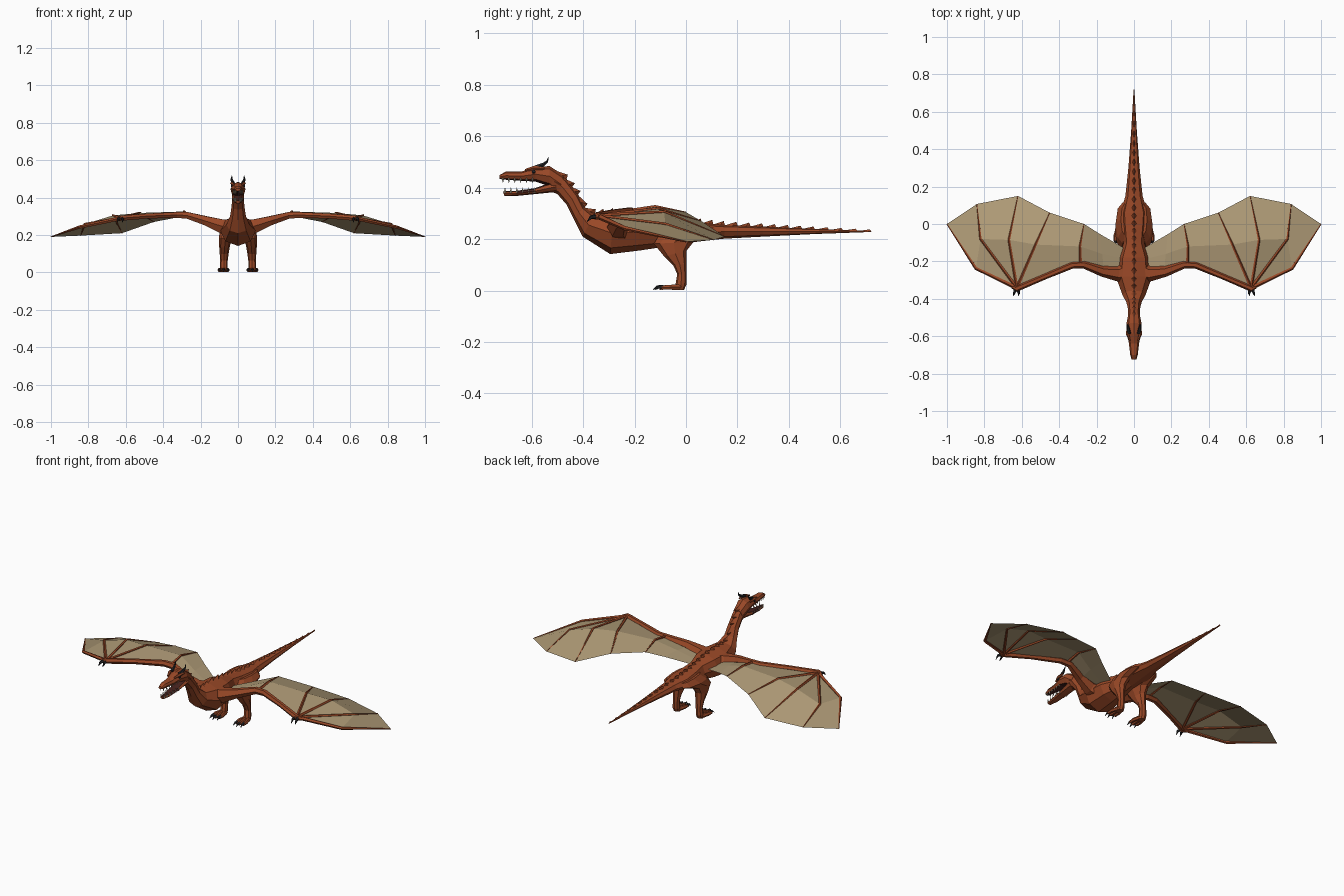
import bpy, bmesh, math
from mathutils import Vector as V

if "Cube" in bpy.data.objects:
    bpy.data.objects.remove(bpy.data.objects["Cube"])


def material(name, rgb):
    m = bpy.data.materials.new(name)
    m.diffuse_color = (*rgb, 1)
    m.use_nodes = True
    m.node_tree.nodes["Principled BSDF"].inputs["Base Color"].default_value = m.diffuse_color
    return m


HIDE = material("rust hide", (0.32, 0.065, 0.02))
SKIN = material("tan wing skin", (0.42, 0.32, 0.18))
HORN = material("dark horn", (0.018, 0.018, 0.02))
BONE = material("tooth ivory", (0.6, 0.53, 0.38))
MOUTH = material("mouth dark", (0.06, 0.015, 0.012))


def finish(name, bm, mats, mirror=False, sheet=False, rule=None):
    """Turn a bmesh into an object, optionally mirrored in x."""
    if sheet:
        for f in bm.faces:
            f.normal_update()
            if f.normal.z < 0:
                f.normal_flip()
    else:
        bmesh.ops.recalc_face_normals(bm, faces=bm.faces)
    if rule:
        for f in bm.faces:
            f.normal_update()
            f.material_index = rule(f)
    me = bpy.data.meshes.new(name)
    bm.to_mesh(me)
    bm.free()
    for m in mats:
        me.materials.append(m)
    ob = bpy.data.objects.new(name, me)
    bpy.context.collection.objects.link(ob)
    if mirror:
        ob.modifiers.new("mirror", 'MIRROR')
    return ob


def loft(bm, rings):
    vs = [[bm.verts.new(p) for p in r] for r in rings]
    n = len(vs[0])
    for a, b in zip(vs, vs[1:]):
        for i in range(n):
            j = (i + 1) % n
            bm.faces.new((a[i], a[j], b[j], b[i]))
    bm.faces.new(vs[0])
    bm.faces.new(vs[-1])


def section(ya, za, yb, zb, w, x=0, n=8):
    """Oval ring spanning two side-view points, half-width w."""
    a, b = V((x, ya, za)), V((x, yb, zb))
    c, h = (a + b) / 2, (a - b) / 2
    return [c + V((w * math.cos(t), 0, 0)) + h * math.sin(t)
            for t in (2 * math.pi * i / n for i in range(n))]


def tube(bm, pts, n=6):
    """Tapered tube through points (x, y, z, radius)."""
    ps = [V(p[:3]) for p in pts]
    rings = []
    for i, p in enumerate(ps):
        d = (ps[min(i + 1, len(ps) - 1)] - ps[max(i - 1, 0)]).normalized()
        up = V((1, 0, 0)) if abs(d.z) > 0.85 else V((0, 0, 1))
        u = d.cross(up).normalized()
        v = u.cross(d)
        rings.append([p + pts[i][3] * (u * math.cos(t) + v * math.sin(t))
                      for t in (2 * math.pi * k / n for k in range(n))])
    loft(bm, rings)


# Body, neck and tail
trunk = [(-.51, .47, -.53, .388, .034), (-.465, .435, -.50, .375, .031),
         (-.42, .375, -.465, .335, .034), (-.395, .325, -.437, .28, .042),
         (-.355, .30, -.402, .21, .062), (-.28, .305, -.295, .142, .095),
         (-.18, .30, -.18, .156, .085), (-.1, .285, -.1, .168, .055),
         (-.02, .272, -.02, .182, .065), (.06, .264, .06, .192, .072),
         (.15, .256, .15, .202, .046), (.3, .249, .3, .21, .03),
         (.5, .24, .5, .22, .015), (.72, .232, .72, .228, .002)]
bm = bmesh.new()
loft(bm, [section(*r) for r in trunk])
finish("body_neck_tail", bm, [HIDE])

# Back ridge plates, leaning backwards along neck, back and tail
top = [V((0, r[0], r[1])) for r in trunk]
bm = bmesh.new()
for a, b in zip(top, top[1:]):
    count = max(1, round((b - a).length / 0.05))
    d = (b - a) / count
    nrm = V((0, -d.z, d.y)).normalized()
    for k in range(count):
        p = a + d * k
        h = 0.016 - 0.011 * max(0, p.y) / 0.72
        w = 0.014 - 0.011 * max(0, p.y) / 0.72
        tip = bm.verts.new(p + d * 0.9 + nrm * h)
        base = [bm.verts.new(q) for q in (
            p - nrm * .003, p + d * .6 + V((w, 0, 0)) - nrm * .004,
            p + d * 1.05 - nrm * .004, p + d * .6 - V((w, 0, 0)) - nrm * .004)]
        bm.faces.new(base)
        for i in range(4):
            bm.faces.new((base[i], base[(i + 1) % 4], tip))
finish("back_ridge", bm, [HIDE])

# Skull with upper jaw
bm = bmesh.new()
loft(bm, [section(*r) for r in (
    (-.725, .45, -.725, .434, .013), (-.70, .463, -.70, .431, .02),
    (-.64, .463, -.64, .427, .027), (-.585, .482, -.585, .424, .037),
    (-.53, .484, -.53, .405, .04), (-.475, .448, -.495, .378, .031))])
finish("skull_upper_jaw", bm, [HIDE, MOUTH],
       rule=lambda f: int(f.normal.z < -.7 and f.calc_center_median().y < -.54))

# Lower jaw
bm = bmesh.new()
loft(bm, [section(*r) for r in (
    (-.712, .386, -.706, .368, .012), (-.66, .388, -.66, .368, .021),
    (-.59, .398, -.58, .376, .029), (-.51, .425, -.50, .384, .033))])
finish("lower_jaw", bm, [HIDE, MOUTH], rule=lambda f: int(f.normal.z > .6))

# Teeth in both jaws
bm = bmesh.new()
for i in range(6):
    y = -.712 + i * .023
    x = .011 + i * .0025
    tube(bm, [(x, y, .437, .005), (x, y, .419, .0005)], 4)
    tube(bm, [(x, y + .008, .38, .005), (x, y + .008, .401, .0005)], 4)
finish("teeth", bm, [BONE], mirror=True)

# Horns, eyes and brows
bm = bmesh.new()
tube(bm, [(.026, -.585, .478, .01), (.031, -.555, .49, .008),
          (.034, -.54, .502, .005), (.032, -.535, .52, .001)])
finish("horns", bm, [HORN], mirror=True)
bm = bmesh.new()
tube(bm, [(.03, -.592, .462, .008), (.0375, -.592, .464, .006)])
finish("eyes", bm, [HORN], mirror=True)
bm = bmesh.new()
tube(bm, [(.022, -.625, .468, .005), (.033, -.59, .477, .009),
          (.036, -.55, .475, .005)], 5)
finish("brows", bm, [HIDE], mirror=True)

# Legs
bm = bmesh.new()
loft(bm, [section(*r) for r in (
    (-.06, .25, .11, .245, .02, .05), (-.105, .215, .115, .222, .038, .06),
    (-.125, .182, .03, .19, .036, .066), (-.085, .133, .002, .155, .029, .072),
    (-.05, .098, .001, .105, .024, .074), (-.034, .065, .001, .06, .02, .075),
    (-.04, .028, .001, .022, .021, .076), (-.045, .002, -.008, .002, .02, .076))])
finish("legs", bm, [HIDE], mirror=True)

# Toes and their claws
toes, claws = bmesh.new(), bmesh.new()
for s in (-1, 0, 1):
    x, y = .077 + s * .022, -.095 - .008 * (s == 0)
    tube(toes, [(.076 + s * .01, -.02, .013, .012),
                (x, -.065, .013, .011), (x, y, .011, .009)])
    tube(claws, [(x, y + .008, .014, .009), (x, y - .01, .014, .006),
                 (x + s * .003, y - .025, .003, .001)], 5)
finish("toes", toes, [HIDE], mirror=True)
finish("foot_claws", claws, [HORN], mirror=True)

# Wing skin: ribs from the leading edge to the trailing edge
wrist = (.625, -.342, .29)
ribs = [[(.04, -.28, .24), (.05, -.19, .24), (.05, -.13, .24)],
        [(.16, -.255, .27), (.17, -.16, .282), (.18, -.055, .28)],
        [(.285, -.215, .31), (.288, -.12, .326), (.267, 0, .305)],
        [wrist, (.525, -.11, .318), (.45, .06, .27)],
        [wrist, (.668, -.085, .305), (.62, .15, .21)],
        [wrist, (.82, -.08, .258), (.84, .107, .197)],
        [wrist, (.845, -.237, .243), (1, 0, .19)]]
bm = bmesh.new()
for a, b in zip(ribs, ribs[1:]):
    for i in range(2):
        quad = [a[i], b[i], b[i + 1], a[i + 1]]
        if quad[0] == quad[1]:
            quad.pop(0)
        bm.faces.new([bm.verts.new(p) for p in quad])
bmesh.ops.remove_doubles(bm, verts=bm.verts, dist=.0005)
finish("wing_skin", bm, [SKIN], mirror=True, sheet=True)

# Wing arms
bm = bmesh.new()
tube(bm, [(.03, -.25, .235, .055), (.09, -.265, .248, .042),
          (.17, -.253, .276, .028), (.27, -.217, .305, .02),
          (.33, -.22, .307, .018), (.48, -.283, .302, .015),
          (.63, -.347, .29, .016), (.65, -.335, .285, .011)])
finish("wing_arms", bm, [HIDE], mirror=True)

# Wing fingers and elbow spur
bm = bmesh.new()
for r in ribs[2:]:
    k = 1.3 if r is ribs[-1] else 1
    tube(bm, [(*p, q * k) for p, q in zip(r, (.009, .007, .002))], 5)
finish("wing_fingers", bm, [HIDE], mirror=True)

# Thumb claws at the wrists
bm = bmesh.new()
for dx in (-.012, .014):
    tube(bm, [(.627 + dx / 2, -.352, .288, .01), (.628 + dx, -.37, .285, .007),
              (.63 + dx, -.385, .268, .001)], 5)
finish("wing_claws", bm, [HORN], mirror=True)
